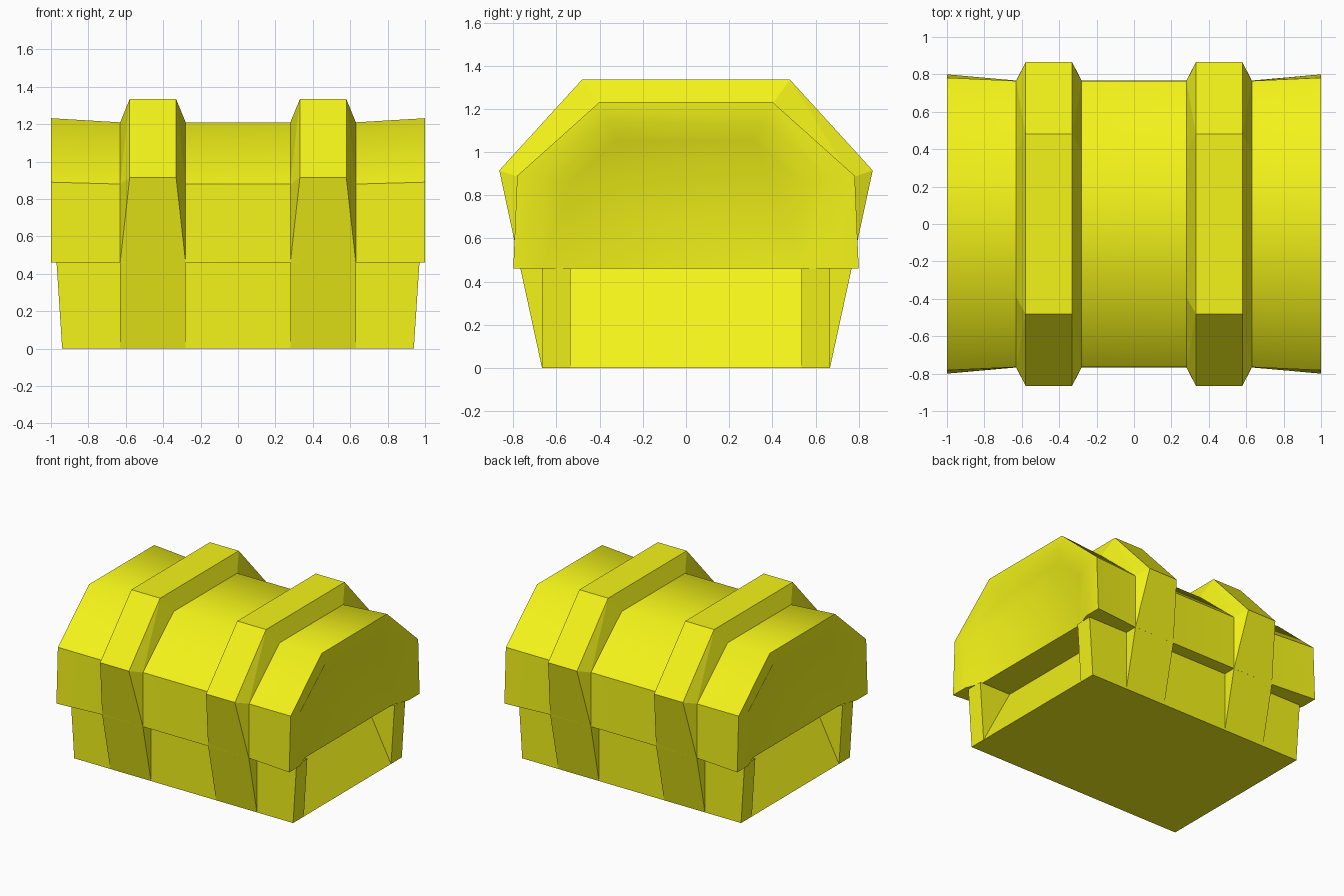
import bpy, bmesh, math

if "Cube" in bpy.data.objects:
    bpy.data.objects.remove(bpy.data.objects["Cube"])

yellow = bpy.data.materials.new("yellow")
yellow.diffuse_color = (0.9, 0.9, 0.01, 1)
yellow.use_nodes = True
yellow.node_tree.nodes["Principled BSDF"].inputs["Base Color"].default_value = yellow.diffuse_color


def finish(name, bm, smooth=False):
    bmesh.ops.remove_doubles(bm, verts=bm.verts[:], dist=1e-5)
    bmesh.ops.recalc_face_normals(bm, faces=bm.faces[:])
    me = bpy.data.meshes.new(name)
    bm.to_mesh(me)
    bm.free()
    me.materials.append(yellow)
    ob = bpy.data.objects.new(name, me)
    bpy.context.collection.objects.link(ob)
    if smooth:
        bpy.ops.object.select_all(action='DESELECT')
        ob.select_set(True)
        bpy.context.view_layer.objects.active = ob
        bpy.ops.object.shade_smooth_by_angle(angle=math.radians(45))
    return ob


def loft(bm, rings):
    """Skin open rings of points, cap both ends; returns the vertex rings."""
    vr = [[bm.verts.new(p) for p in r] for r in rings]
    for a, b in zip(vr, vr[1:]):
        for i in range(len(a) - 1):
            bm.faces.new((a[i], a[i + 1], b[i + 1], b[i]))
    bm.faces.new(vr[0])
    bm.faces.new(vr[-1])
    return vr


def arch(x, half):
    """Mirror a half profile (y, z), running from the foot up to the top."""
    return [(x, -y, z) for y, z in half] + [(x, y, z) for y, z in reversed(half)]


# Lid: flared arch with a shallow bevelled recess in each end
rim = [(0.80, 0.46), (0.782, 0.89), (0.40, 1.232)]
middle = [(0.767, 0.46), (0.765, 0.88), (0.39, 1.21)]
recess_edge = [(0.665, 0.46), (0.665, 0.875), (0.355, 1.135)]
recess_floor = [(0.535, 0.46), (0.535, 0.86), (0.315, 1.052)]
half = [(0.63, middle), (1.0, rim), (1.0, recess_edge), (0.95, recess_floor)]
bm = bmesh.new()
rings = loft(bm, [arch(-x, p) for x, p in reversed(half)] + [arch(x, p) for x, p in half])
bm.faces.new([r[0] for r in rings] + [r[-1] for r in reversed(rings)])
finish("lid", bm, smooth=True)


# Body: straight front and back, sloping panels set between the end posts
def body_ring(y, top):
    return [(-top, y, 0.46), (-0.94, y, 0), (0.94, y, 0), (top, y, 0.46)]


bm = bmesh.new()
loft(bm, [body_ring(y, t) for y, t in (
    (-0.667, 0.97), (-0.535, 0.97), (-0.535, 0.70),
    (0.535, 0.70), (0.535, 0.97), (0.667, 0.97))])
finish("body", bm)

# Straps: two bevelled bands wrapping the lid and tapering to the base
strap = [(0.175, 0.667, 0), (0.175, 0.767, 0.46), (0.175, 0.765, 0.88),
         (0.175, 0.39, 1.21), (0.124, 0.865, 0.915), (0.124, 0.482, 1.335)]
for side, cx in (("left", -0.455), ("right", 0.455)):
    bm = bmesh.new()
    for w, y, z in strap:
        for sx in (-1, 1):
            for sy in (-1, 1):
                bm.verts.new((cx + sx * w, sy * y, z))
    bmesh.ops.convex_hull(bm, input=bm.verts[:])
    bmesh.ops.dissolve_limit(bm, angle_limit=math.radians(2),
                             verts=bm.verts[:], edges=bm.edges[:])
    finish(side + "_strap", bm)
